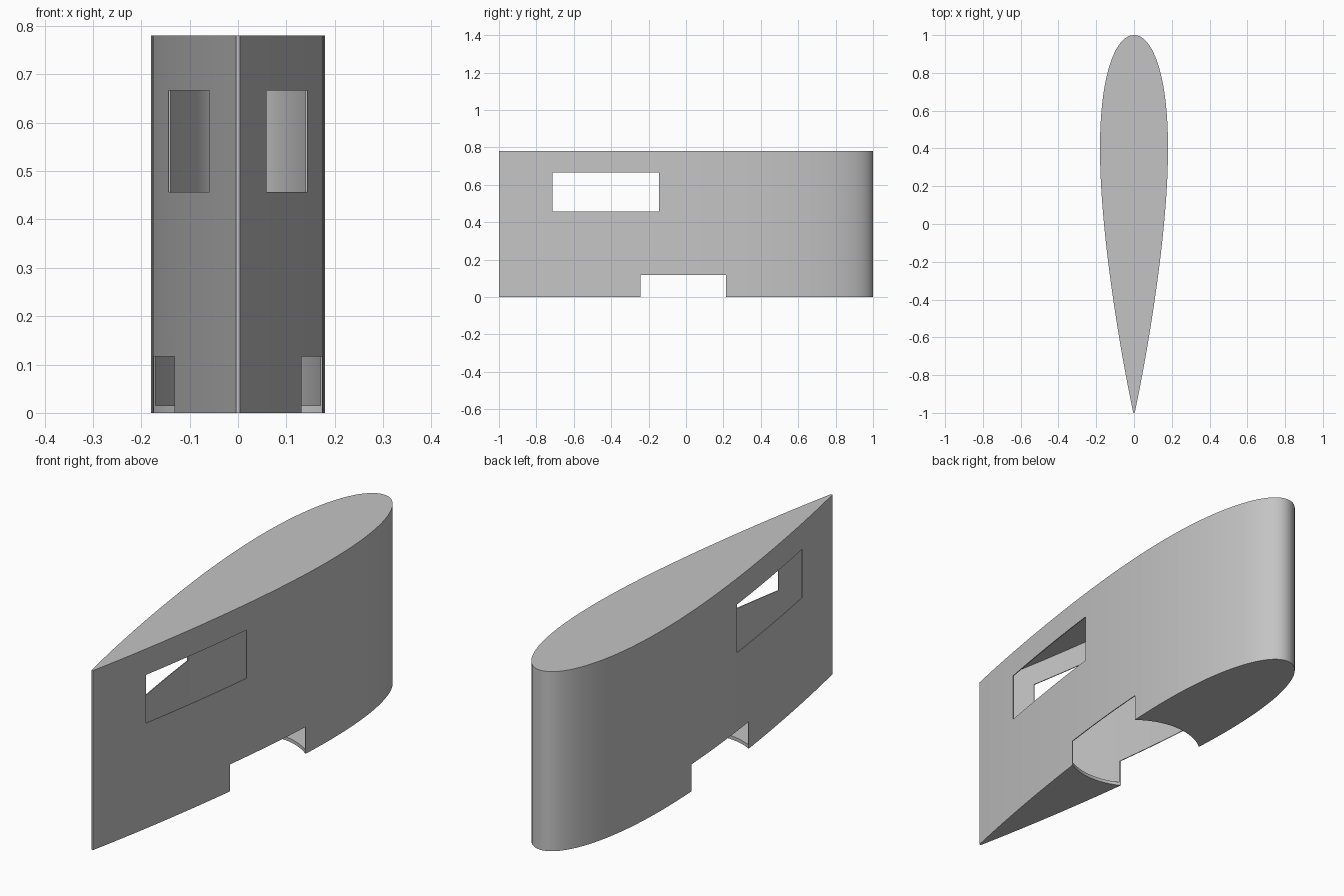
import bpy, bmesh, math

cube = bpy.data.objects.get("Cube")
if cube:
    bpy.data.objects.remove(cube, do_unlink=True)

HEIGHT = 0.78
PLATE = 0.015    # top and bottom thickness
SKIN = 0.004     # side wall thickness
STEPS = 56

grey = bpy.data.materials.new("plain grey")
grey.use_nodes = True
colour = (0.55, 0.55, 0.55, 1)
grey.diffuse_color = colour
grey.node_tree.nodes["Principled BSDF"].inputs["Base Color"].default_value = colour


def half_width(s):
    """Half thickness of the streamlined section, s from nose (0) to tail (1)."""
    return 1.8 * (0.2969 * math.sqrt(s) - 0.126 * s - 0.3516 * s**2
                  + 0.2843 * s**3 - 0.1015 * s**4)


def section(inset, tail):
    """Closed plan outline, nose towards +y."""
    nose = 1 - inset
    side = []
    for i in range(1, STEPS + 1):
        s = tail * (1 - math.cos(math.pi * i / STEPS)) / 2
        y = nose - s * (1 + nose)
        side.append((max(half_width(s) - inset * min(1, s * 20), 0.0004), y))
    return [(0, nose)] + [(-x, y) for x, y in side] + [(x, y) for x, y in reversed(side)]


def prism(name, outline, z0, z1):
    bm = bmesh.new()
    base = bm.faces.new([bm.verts.new((x, y, z0)) for x, y in outline])
    top = bmesh.ops.extrude_face_region(bm, geom=[base])["geom"]
    bmesh.ops.translate(bm, vec=(0, 0, z1 - z0),
                        verts=[v for v in top if isinstance(v, bmesh.types.BMVert)])
    bmesh.ops.recalc_face_normals(bm, faces=bm.faces)
    mesh = bpy.data.meshes.new(name)
    bm.to_mesh(mesh)
    bm.free()
    mesh.materials.append(grey)
    obj = bpy.data.objects.new(name, mesh)
    bpy.context.collection.objects.link(obj)
    return obj


def cut(body, cutter):
    mod = body.modifiers.new("cut", "BOOLEAN")
    mod.operation = "DIFFERENCE"
    mod.solver = "EXACT"
    mod.object = cutter
    cutter.hide_render = True
    bpy.context.view_layer.objects.active = body
    bpy.ops.object.modifier_apply(modifier=mod.name)
    bpy.data.objects.remove(cutter, do_unlink=True)


# Streamlined outer body
body = prism("hollow_fairing", section(0, 1), 0, HEIGHT)

# Hollow interior
cut(body, prism("interior_cutter", section(SKIN, 0.975), PLATE, HEIGHT - PLATE))

# Window through both sides
window = [(-0.5, -0.715), (0.5, -0.715), (0.5, -0.145), (-0.5, -0.145)]
cut(body, prism("window_cutter", window, 0.457, 0.667))

# Round opening in the base, breaking out through both sides
ring = [2 * math.pi * i / 96 for i in range(96)]
circle = [(0.276 * math.cos(a), 0.276 * math.sin(a)) for a in ring]
cut(body, prism("base_opening_cutter", circle, -0.1, 0.117))

# Smooth sides with crisp edges
bpy.ops.object.select_all(action="DESELECT")
body.select_set(True)
bpy.context.view_layer.objects.active = body
bpy.ops.object.shade_smooth_by_angle(angle=math.radians(25))
